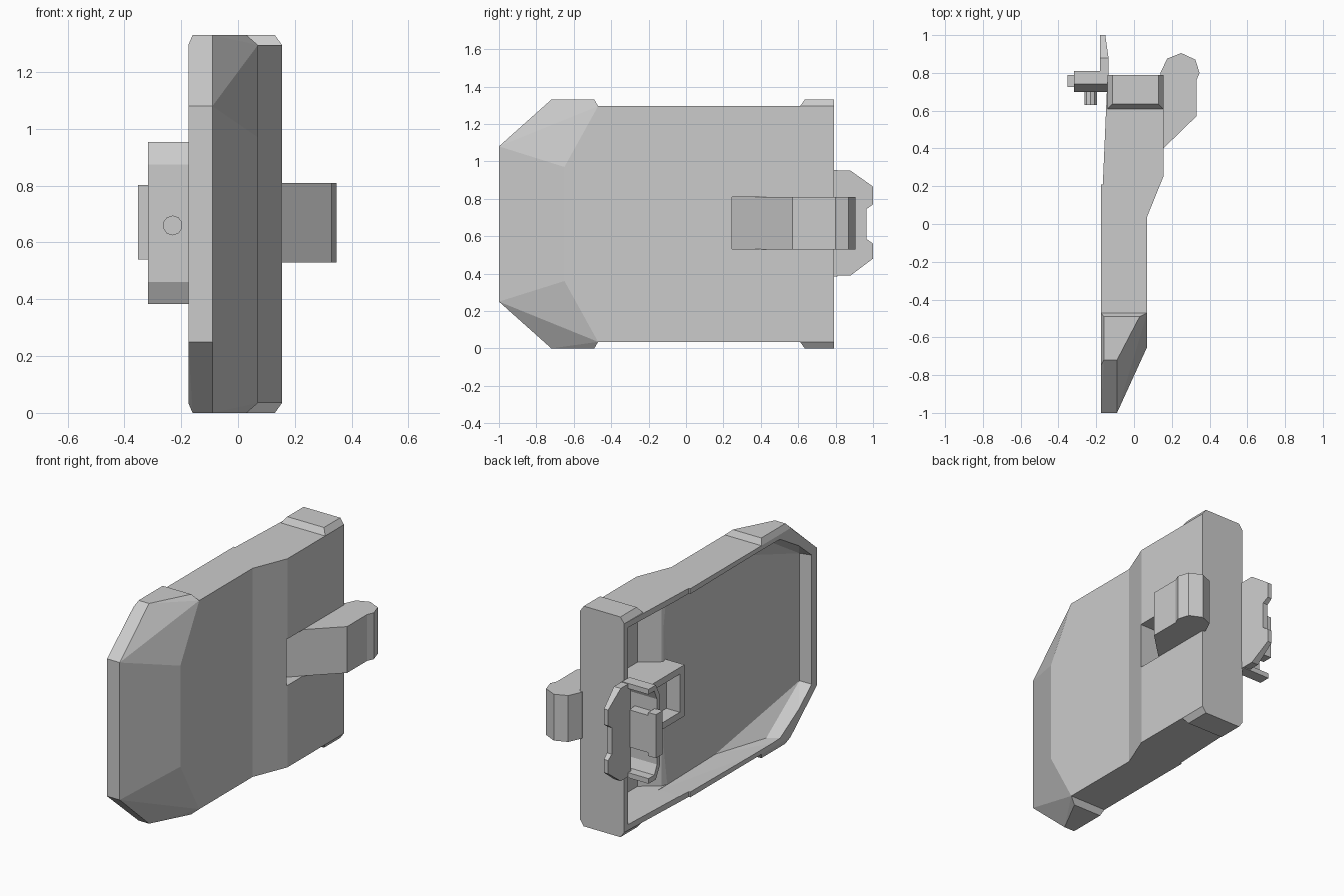
import bpy, bmesh, math
from mathutils import Matrix

if "Cube" in bpy.data.objects:
    bpy.data.objects.remove(bpy.data.objects["Cube"])

H = 1.33  # full height; everything is mirrored about H/2


def finish(bm, name):
    bmesh.ops.recalc_face_normals(bm, faces=bm.faces[:])
    bmesh.ops.dissolve_limit(bm, angle_limit=0.01, verts=bm.verts[:], edges=bm.edges[:])
    me = bpy.data.meshes.new(name)
    bm.to_mesh(me)
    bm.free()
    ob = bpy.data.objects.new(name, me)
    bpy.context.collection.objects.link(ob)
    return ob


def hull(name, pts, mirror=False):
    """Convex solid through points, optionally mirrored top to bottom."""
    if mirror:
        pts = pts + [(x, y, H - z) for x, y, z in pts]
    bm = bmesh.new()
    for p in pts:
        bm.verts.new(p)
    res = bmesh.ops.convex_hull(bm, input=bm.verts[:])
    junk = [v for v in res["geom_interior"] if isinstance(v, bmesh.types.BMVert)]
    bmesh.ops.delete(bm, geom=junk, context='VERTS')
    return finish(bm, name)


def prism(name, outline, axis, a, b):
    """Extrude an outline: (x, y) along z, or (y, z) along x."""
    bm = bmesh.new()
    f = bm.faces.new([bm.verts.new((p[0], p[1], a) if axis == 'z' else (a, p[0], p[1]))
                      for p in outline])
    ext = bmesh.ops.extrude_face_region(bm, geom=[f])["geom"]
    vec = (0, 0, b - a) if axis == 'z' else (b - a, 0, 0)
    bmesh.ops.translate(bm, vec=vec, verts=[v for v in ext if isinstance(v, bmesh.types.BMVert)])
    return finish(bm, name)


def box(name, x0, x1, y0, y1, z0, z1):
    return prism(name, [(x0, y0), (x1, y0), (x1, y1), (x0, y1)], 'z', z0, z1)


def combine(target, other, op):
    m = target.modifiers.new("bool", 'BOOLEAN')
    m.operation, m.object, m.solver = op, other, 'EXACT'
    bpy.context.view_layer.objects.active = target
    bpy.ops.object.modifier_apply(modifier=m.name)
    bpy.data.objects.remove(other)


# Main shell with its stepped outer side
shell = prism("shell", [(-.175, -.47), (.07, -.47), (.07, .04), (.155, .25), (.155, .79),
                        (-.14, .79), (-.165, .21), (-.175, .21)], 'z', .035, 1.295)

# Faceted front end with cut corners
front = hull("front_end", [(-.175, -1, 1.08), (-.09, -1, 1.08), (-.175, -.75, 1.295),
                           (-.16, -.72, 1.33), (-.09, -.72, 1.33), (.07, -.65, .97),
                           (.03, -.49, 1.33), (-.16, -.49, 1.33),
                           (-.175, -.47, 1.295), (.07, -.47, 1.295)], True)
combine(shell, front, 'UNION')

# Raised rear pads, top and bottom
for top in (True, False):
    pts = [(x, y, 1.28) for x in (-.14, .155) for y in (.61, .79)]
    pts += [(x, y, 1.295) for x in (-.14, .155) for y in (.61, .79)]
    pts += [(x, y, 1.33) for x in (-.115, .13) for y in (.635, .79)]
    pad = hull("pad", [(x, y, z if top else H - z) for x, y, z in pts])
    combine(shell, pad, 'UNION')

# Hollow inside: sloping front floor, deeper rear well
cavity = hull("cavity", [(-.25, -.96, 1.06), (-.25, -.71, 1.27), (-.25, .30, 1.262),
                         (-.10, -.94, 1.05), (-.116, -.6, 1.262), (-.008, -.27, 1.262),
                         (0, .17, .81), (-.02, .29, 1.262)], True)
combine(shell, cavity, 'DIFFERENCE')
well = prism("well", [(-.25, .2), (-.02, .2), (-.005, .24), (.1, .32), (.1, .755), (-.25, .755)],
             'z', .07, 1.26)
combine(shell, well, 'DIFFERENCE')

# Housing for the arm, open towards the inside
combine(shell, box("housing", -.13, .12, .2, .775, .51, .82), 'UNION')
combine(shell, box("housing_hole", -.3, -.04, .245, .72, .55, .78), 'DIFFERENCE')
combine(shell, box("arm_slot", 0, .4, .245, .9, .53, .81), 'DIFFERENCE')

# Arm leaving the slot with a rounded knob
prism("arm", [(0, .245), (.155, .4), (.33, .57), (.33, .76), (.347, .80), (.325, .87),
              (.25, .905), (.175, .875), (.14, .80), (.14, .79), (0, .79)], 'z', .53, .81)

# Notched rear plate, slightly tapered
plate_outline = [(.78, .95), (.88, .95), (1, .865), (1, .77), (.965, .745),
                 (.965, .585), (1, .56), (1, .48), (.88, .39), (.78, .39)]
plate = prism("rear_plate", plate_outline, 'x', -.18, -.135)
for v in plate.data.vertices:
    if v.co.x > -.15 and v.co.y > .9:
        v.co.x = -.135 - .017 * (v.co.y - .88) / .12

# Channel shaped bracket
prism("bracket", [(.81, .954), (.74, .954), (.70, .875), (.70, .46), (.74, .384), (.81, .384),
                  (.81, .415), (.755, .415), (.73, .47), (.73, .865), (.755, .923), (.81, .923)],
      'x', -.317, -.14)

# Block held in the bracket, with an end bar
box("bracket_block", -.317, -.17, .72, .79, .56, .785)
box("end_bar", -.352, -.30, .725, .79, .54, .803)

# Pin on the bracket front
bm = bmesh.new()
bmesh.ops.create_cone(bm, cap_ends=True, segments=10, radius1=.035, radius2=.035, depth=.1,
                      matrix=Matrix.Translation((-.23, .68, .66)) @ Matrix.Rotation(math.pi / 2, 4, 'X'))
finish(bm, "pin")
